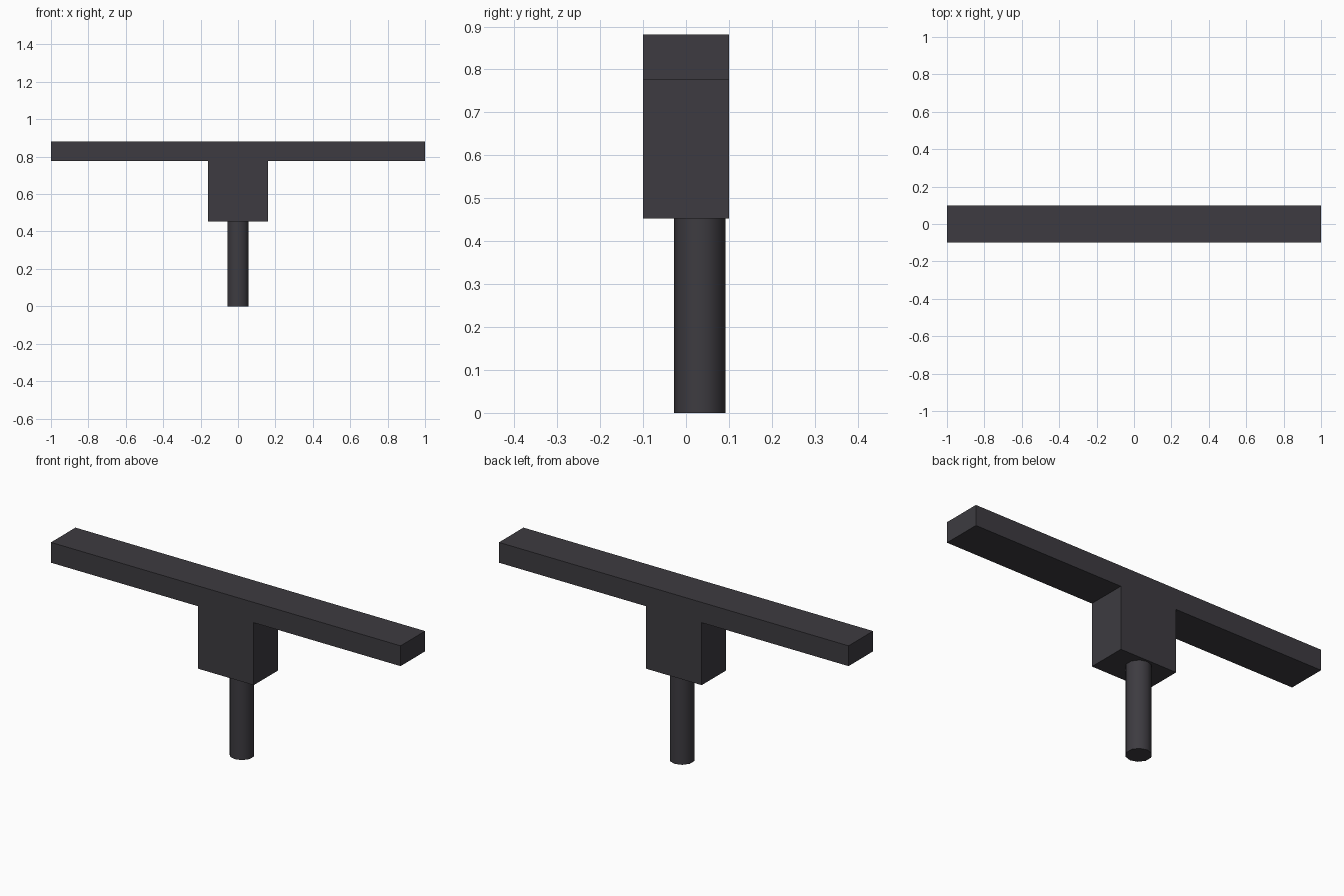
import bpy
import bmesh
import math

cube = bpy.data.objects.get("Cube")
if cube:
    bpy.data.objects.remove(cube, do_unlink=True)

# Single dark grey material
grey = bpy.data.materials.new("dark grey")
grey.use_nodes = True
colour = (0.047, 0.044, 0.052, 1)
grey.diffuse_color = colour
grey.node_tree.nodes["Principled BSDF"].inputs["Base Color"].default_value = colour

# Main dimensions
HALF_LENGTH, HALF_DEPTH, HALF_BLOCK = 1.0, 0.1, 0.16
BLOCK_Z, BEAM_Z, TOP_Z = 0.453, 0.776, 0.881


def extrude_profile(name, half_outline, half_depth):
    """Mirror a half outline in x and extrude it along y."""
    outline = half_outline + [(-x, z) for x, z in reversed(half_outline)]
    bm = bmesh.new()
    face = bm.faces.new([bm.verts.new((x, -half_depth, z)) for x, z in outline])
    result = bmesh.ops.extrude_face_region(bm, geom=[face])
    moved = [v for v in result["geom"] if isinstance(v, bmesh.types.BMVert)]
    bmesh.ops.translate(bm, verts=moved, vec=(0, 2 * half_depth, 0))
    bmesh.ops.recalc_face_normals(bm, faces=bm.faces)
    mesh = bpy.data.meshes.new(name)
    bm.to_mesh(mesh)
    bm.free()
    obj = bpy.data.objects.new(name, mesh)
    bpy.context.collection.objects.link(obj)
    obj.data.materials.append(grey)
    return obj


# T-shaped crossbar with its central block
extrude_profile("crossbar_and_block", [
    (HALF_BLOCK, BLOCK_Z), (HALF_BLOCK, BEAM_Z),
    (HALF_LENGTH, BEAM_Z), (HALF_LENGTH, TOP_Z),
], HALF_DEPTH)

# Ten-sided smooth post, set slightly towards the back
bpy.ops.mesh.primitive_cylinder_add(
    vertices=10, radius=0.06, depth=BLOCK_Z, location=(0, 0.032, BLOCK_Z / 2))
post = bpy.context.object
post.name = "post"
post.data.materials.append(grey)
bpy.ops.object.shade_smooth_by_angle(angle=math.radians(40))
